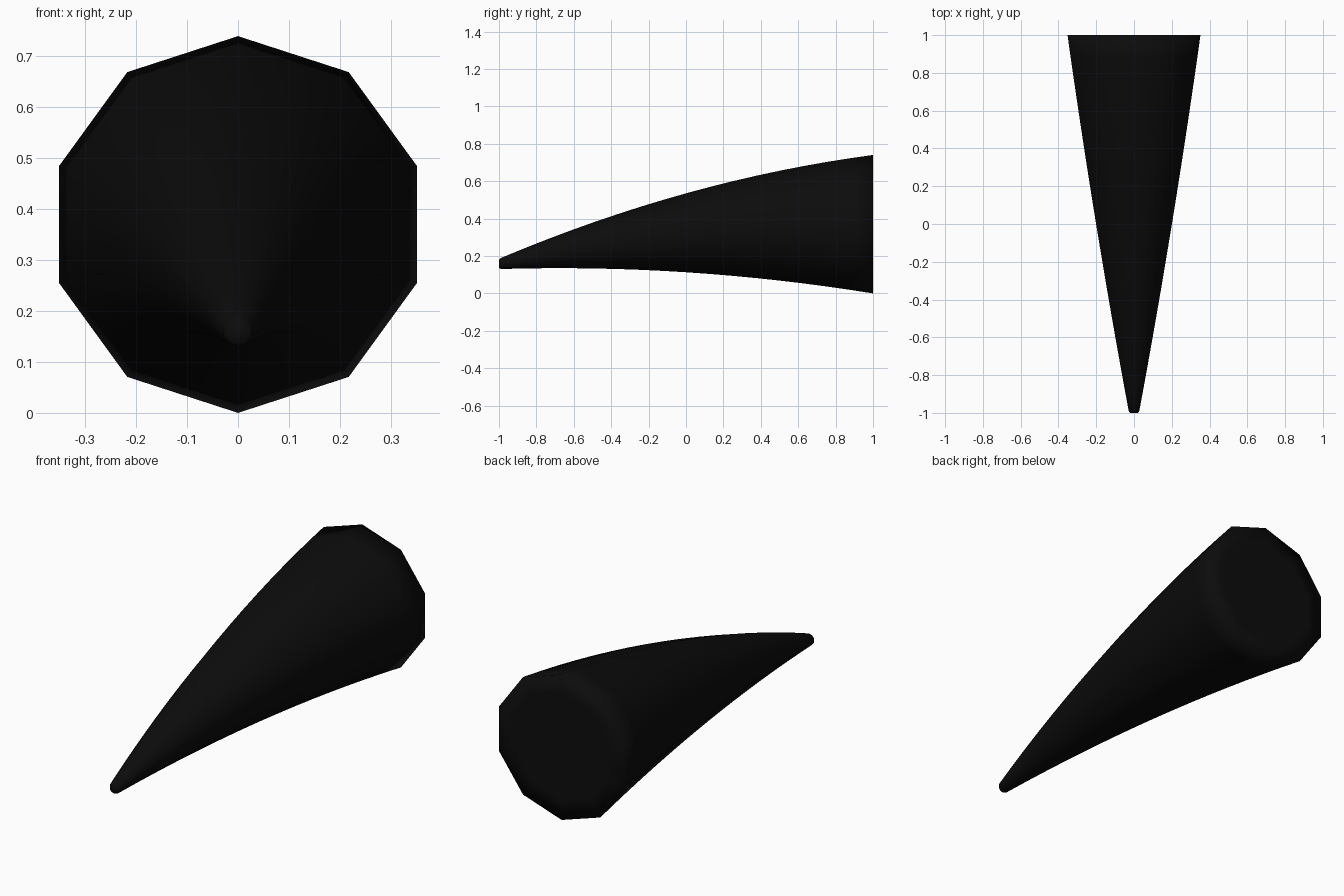
import bpy, bmesh, math

if "Cube" in bpy.data.objects:
    bpy.data.objects.remove(bpy.data.objects["Cube"])

SIDES = 10
RINGS = 16

black = bpy.data.materials.new("near_black")
black.diffuse_color = (0.0035, 0.0035, 0.0035, 1)
black.use_nodes = True
black.node_tree.nodes["Principled BSDF"].inputs["Base Color"].default_value = black.diffuse_color


def upper(y):
    return 0.535 + 0.2775 * y - 0.0725 * y * y


def lower(y):
    return 0.113 - 0.065 * y - 0.048 * y * y


def add_ring(bm, y, scale=1.0):
    """Ten-sided cross-section between the upper and lower curves."""
    centre = (upper(y) + lower(y)) / 2
    radius = (upper(y) - lower(y)) / 2 * scale
    ring = []
    for i in range(SIDES):
        a = 2 * math.pi * i / SIDES
        ring.append(bm.verts.new((radius * math.sin(a), y, centre + radius * math.cos(a))))
    return ring


bm = bmesh.new()

# Blunt tip, curved tapering body, then an inset ring on the flat base
rings = [add_ring(bm, -1.0, 0.8)]
rings += [add_ring(bm, -0.99 + 1.99 * i / RINGS) for i in range(RINGS + 1)]
rings.append(add_ring(bm, 1.0, 0.75))

for r0, r1 in zip(rings, rings[1:]):
    for i in range(SIDES):
        j = (i + 1) % SIDES
        bm.faces.new((r0[i], r0[j], r1[j], r1[i]))

# End caps
bm.faces.new(rings[0])
bm.faces.new(rings[-1])
bmesh.ops.recalc_face_normals(bm, faces=bm.faces)
for f in bm.faces:
    f.smooth = True

mesh = bpy.data.meshes.new("curved_claw")
bm.to_mesh(mesh)
bm.free()
mesh.materials.append(black)
claw = bpy.data.objects.new("curved_claw", mesh)
bpy.context.collection.objects.link(claw)
